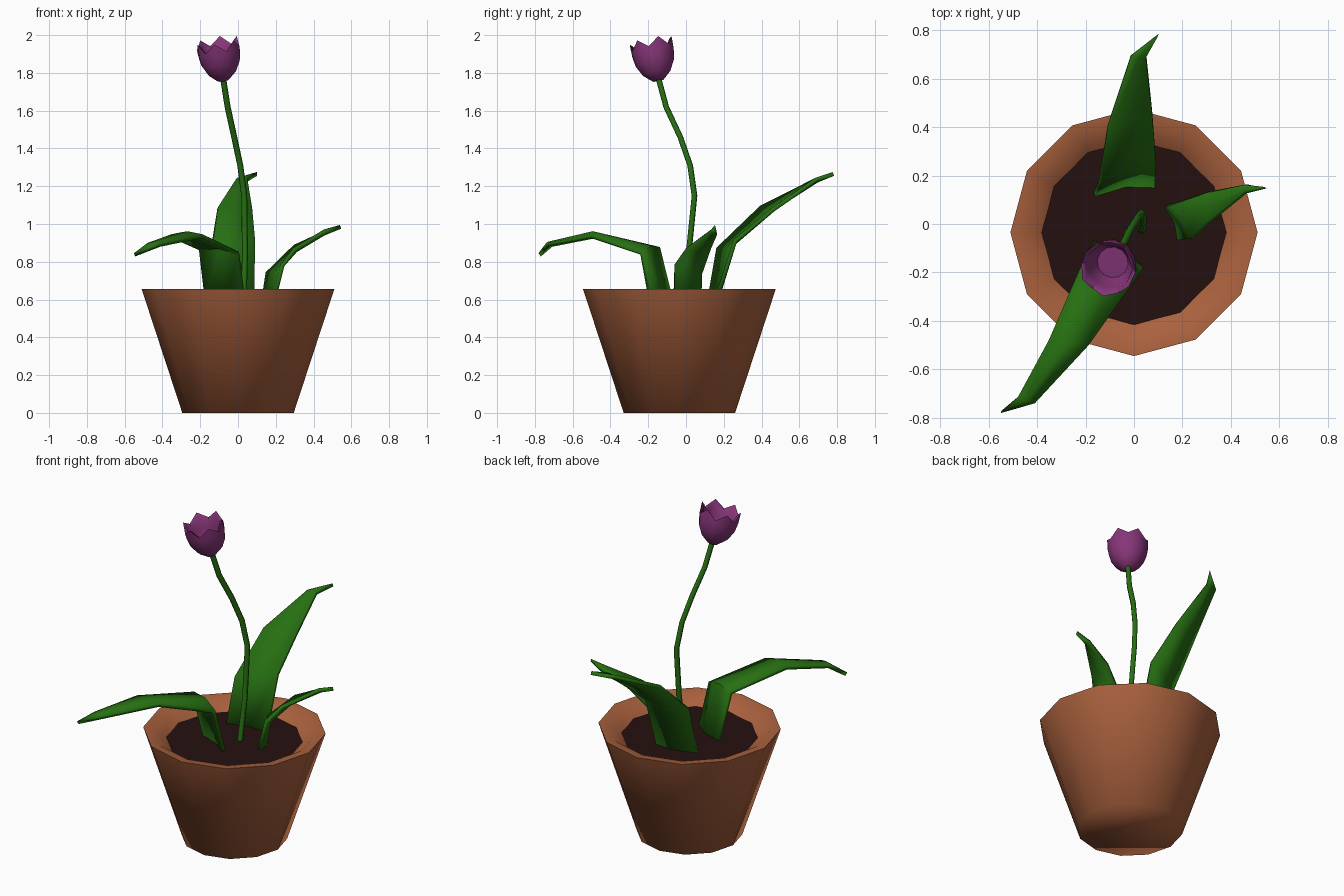
import bpy, bmesh, math
from mathutils import Vector, Matrix

if "Cube" in bpy.data.objects:
    bpy.data.objects.remove(bpy.data.objects["Cube"])


def material(name, rgb):
    m = bpy.data.materials.new(name)
    m.diffuse_color = (*rgb, 1)
    m.use_nodes = True
    m.node_tree.nodes["Principled BSDF"].inputs["Base Color"].default_value = m.diffuse_color
    return m


CLAY = material("terracotta", (0.40, 0.12, 0.048))
SOIL = material("dark soil", (0.018, 0.005, 0.005))
GREEN = material("leaf green", (0.02, 0.16, 0.006))
PURPLE = material("petal purple", (0.24, 0.036, 0.19))


def finish(name, bm, mat, angle):
    bmesh.ops.recalc_face_normals(bm, faces=bm.faces)
    me = bpy.data.meshes.new(name)
    bm.to_mesh(me)
    bm.free()
    me.materials.append(mat)
    me.shade_smooth()
    me.set_sharp_from_angle(angle=math.radians(angle))
    ob = bpy.data.objects.new(name, me)
    bpy.context.collection.objects.link(ob)
    return ob


def lathe(name, profile, mat, angle, matrix, cap_start=True, cap_end=True, n=12):
    """Profile entries: radius, height, zigzag height for every other point."""
    bm = bmesh.new()
    rings = []
    for r, h, jag in profile:
        rings.append([bm.verts.new(matrix @ Vector((
            r * math.cos(2 * math.pi * i / n),
            r * math.sin(2 * math.pi * i / n),
            h - (jag if i % 2 else 0)))) for i in range(n)])
    for a, b in zip(rings, rings[1:]):
        for i in range(n):
            j = (i + 1) % n
            bm.faces.new((a[i], a[j], b[j], b[i]))
    if cap_start:
        bm.faces.new(rings[0])
    if cap_end:
        bm.faces.new(rings[-1])
    return finish(name, bm, mat, angle)


# Pot and soil
at_pot = Matrix.Translation((0, -0.035, 0))
lathe("pot", [(0.295, 0, 0), (0.51, 0.655, 0), (0.455, 0.65, 0), (0.38, 0.595, 0)],
      CLAY, 80, at_pot, cap_end=False)
lathe("soil", [(0.381, 0.598, 0)], SOIL, 30, at_pot, cap_end=False)

# Stem: bevelled path
path = [(0.03, -0.025, 0.58), (0.037, 0.015, 0.85), (0.033, 0.045, 1.15),
        (0.012, 0.022, 1.31), (-0.02, -0.03, 1.46), (-0.055, -0.105, 1.62),
        (-0.08, -0.148, 1.78)]
cu = bpy.data.curves.new("stem", "CURVE")
cu.dimensions = "3D"
cu.bevel_depth = 0.016
cu.bevel_resolution = 1
cu.use_fill_caps = True
sp = cu.splines.new("POLY")
sp.points.add(len(path) - 1)
for p, co in zip(sp.points, path):
    p.co = (*co, 1)
sp.use_smooth = True
cu.materials.append(GREEN)
bpy.context.collection.objects.link(bpy.data.objects.new("stem", cu))

# Tulip cup: outer wall up to the zigzag rim, then inner wall down
tilt = Vector((-0.15, -0.19, 1)).to_track_quat("Z", "Y").to_matrix().to_4x4()
at_flower = Matrix.Translation((-0.079, -0.147, 1.76)) @ tilt
lathe("tulip_flower",
      [(0.03, 0, 0), (0.075, 0.04, 0), (0.104, 0.095, 0), (0.113, 0.15, 0),
       (0.114, 0.218, 0.045), (0.098, 0.205, 0.045), (0.092, 0.13, 0), (0.065, 0.06, 0)],
      PURPLE, 60, at_flower)


def leaf(name, left, right, tip, sag=0.02):
    """Strip between two edge lines with a sagging midrib, ending in a tip."""
    bm = bmesh.new()
    rows = []
    for i, (a, b) in enumerate(zip(left, right)):
        a, b = Vector(a), Vector(b)
        k = min(i, len(left) - 2)
        along = Vector(left[k + 1]) - Vector(left[k])
        normal = (b - a).cross(along).normalized()
        mid = (a + b) / 2 - normal * sag * min(1, (b - a).length / 0.2)
        rows.append([bm.verts.new(p) for p in (a, mid, b)])
    for p, q in zip(rows, rows[1:]):
        for i in range(2):
            bm.faces.new((p[i], p[i + 1], q[i + 1], q[i]))
    end = bm.verts.new(tip)
    for i in range(2):
        bm.faces.new((rows[-1][i], rows[-1][i + 1], end))
    ob = finish(name, bm, GREEN, 60)
    mod = ob.modifiers.new("thickness", "SOLIDIFY")
    mod.thickness = 0.022
    mod.offset = 0


# Leaves
leaf("back_leaf",
     [(-0.165, 0.12, 0.58), (-0.14, 0.17, 0.87), (-0.105, 0.40, 1.09), (-0.01, 0.69, 1.235)],
     [(0.085, 0.155, 0.58), (0.09, 0.26, 0.91), (0.075, 0.46, 1.075), (0.05, 0.69, 1.235)],
     (0.1, 0.78, 1.265))
leaf("right_leaf",
     [(0.13, 0.075, 0.58), (0.155, 0.08, 0.74), (0.30, 0.13, 0.88), (0.46, 0.163, 0.952)],
     [(0.185, -0.065, 0.58), (0.235, -0.06, 0.78), (0.30, 0.0, 0.865), (0.46, 0.13, 0.962)],
     (0.543, 0.15, 0.985))
leaf("front_leaf",
     [(-0.17, -0.075, 0.58), (-0.205, -0.145, 0.87), (-0.35, -0.48, 0.935), (-0.475, -0.71, 0.89)],
     [(0.035, -0.185, 0.58), (0.0, -0.235, 0.845), (-0.19, -0.5, 0.935), (-0.41, -0.735, 0.89)],
     (-0.548, -0.775, 0.837))
